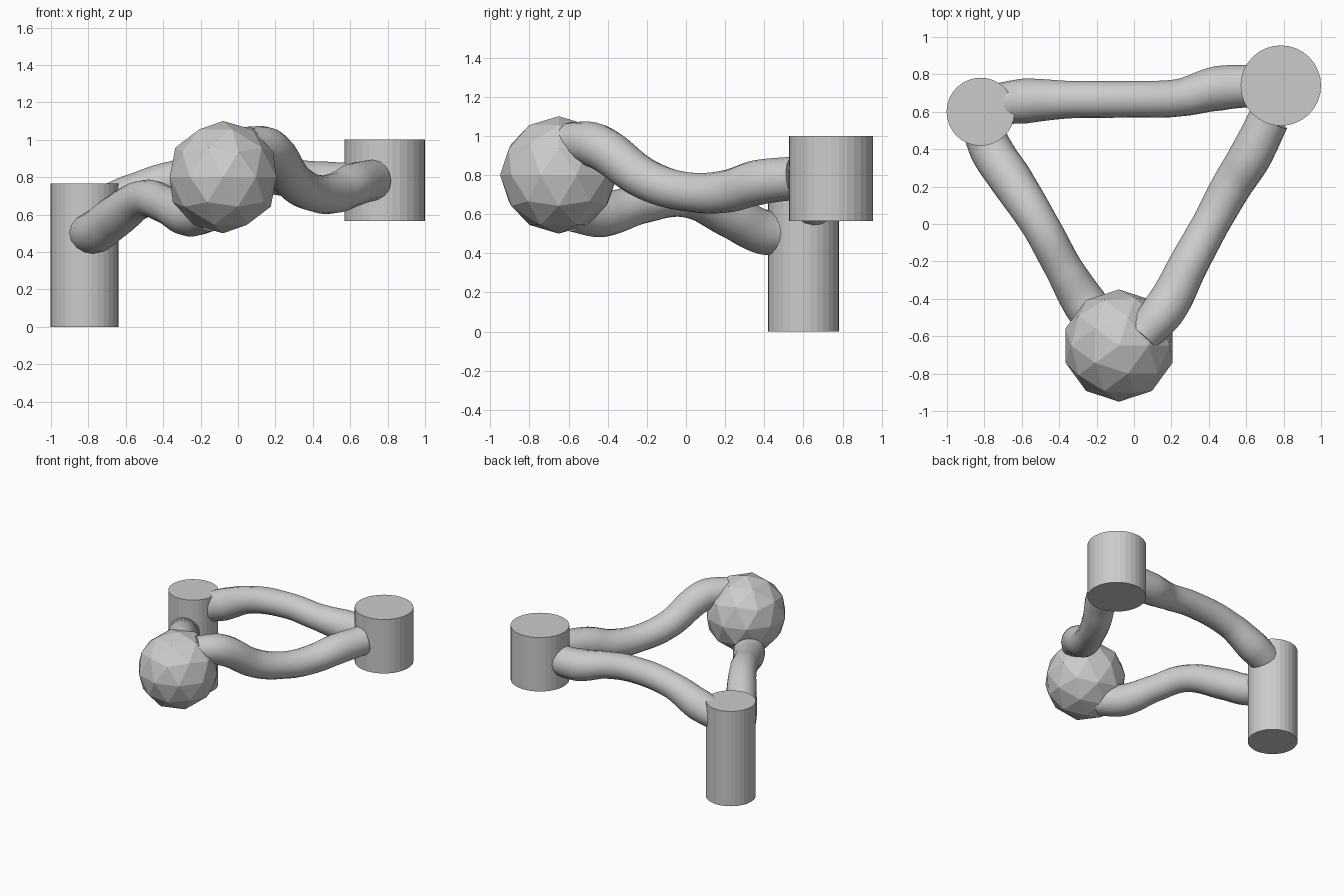
import bpy

if "Cube" in bpy.data.objects:
    bpy.data.objects.remove(bpy.data.objects["Cube"])


def post(name, x, y, radius, z0, z1):
    bpy.ops.mesh.primitive_cylinder_add(vertices=32, radius=radius, depth=z1 - z0,
                                        location=(x, y, (z0 + z1) / 2))
    bpy.context.object.name = name


def tube(name, points):
    """Round tube through (x, y, z, radius) points, converted to a mesh."""
    curve = bpy.data.curves.new(name, 'CURVE')
    curve.dimensions = '3D'
    curve.bevel_depth = 1.0
    curve.bevel_resolution = 6
    curve.resolution_u = 8
    curve.use_fill_caps = True
    spline = curve.splines.new('BEZIER')
    spline.bezier_points.add(len(points) - 1)
    for bp, (x, y, z, r) in zip(spline.bezier_points, points):
        bp.co = (x, y, z)
        bp.radius = r
        bp.handle_left_type = bp.handle_right_type = 'AUTO'
    ob = bpy.data.objects.new(name, curve)
    bpy.context.collection.objects.link(ob)
    bpy.ops.object.select_all(action='DESELECT')
    ob.select_set(True)
    bpy.context.view_layer.objects.active = ob
    bpy.ops.object.convert(target='MESH')
    bpy.ops.object.shade_smooth_by_angle()


# Three hubs: tall cylinder, raised cylinder, faceted ball
post("tall_cylinder", -0.82, 0.60, 0.182, 0.0, 0.765)
post("raised_cylinder", 0.785, 0.74, 0.215, 0.565, 1.0)
bpy.ops.mesh.primitive_ico_sphere_add(subdivisions=2, radius=0.30,
                                      location=(-0.08, -0.65, 0.80))
bpy.context.object.name = "faceted_ball"

# Wavy tubes joining the hubs, slightly thicker at the ends
tube("back_tube", [(-0.74, 0.64, 0.63, .11), (-0.58, 0.658, 0.69, .12),
                   (-0.35, 0.665, 0.785, .10), (0.0, 0.667, 0.825, .097),
                   (0.24, 0.675, 0.80, .10), (0.45, 0.725, 0.765, .12),
                   (0.68, 0.74, 0.77, .11)])
tube("left_tube", [(-0.80, 0.48, 0.50, .11), (-0.76, 0.39, 0.51, .115),
                   (-0.66, 0.24, 0.585, .115), (-0.50, -0.01, 0.685, .10),
                   (-0.38, -0.23, 0.65, .10), (-0.26, -0.43, 0.60, .118),
                   (-0.15, -0.58, 0.62, .11)])
tube("right_tube", [(0.04, -0.60, 0.97, .10), (0.16, -0.46, 0.95, .115),
                    (0.30, -0.20, 0.775, .105), (0.41, 0.0, 0.715, .10),
                    (0.52, 0.20, 0.715, .108), (0.62, 0.36, 0.76, .115),
                    (0.72, 0.56, 0.785, .11)])
